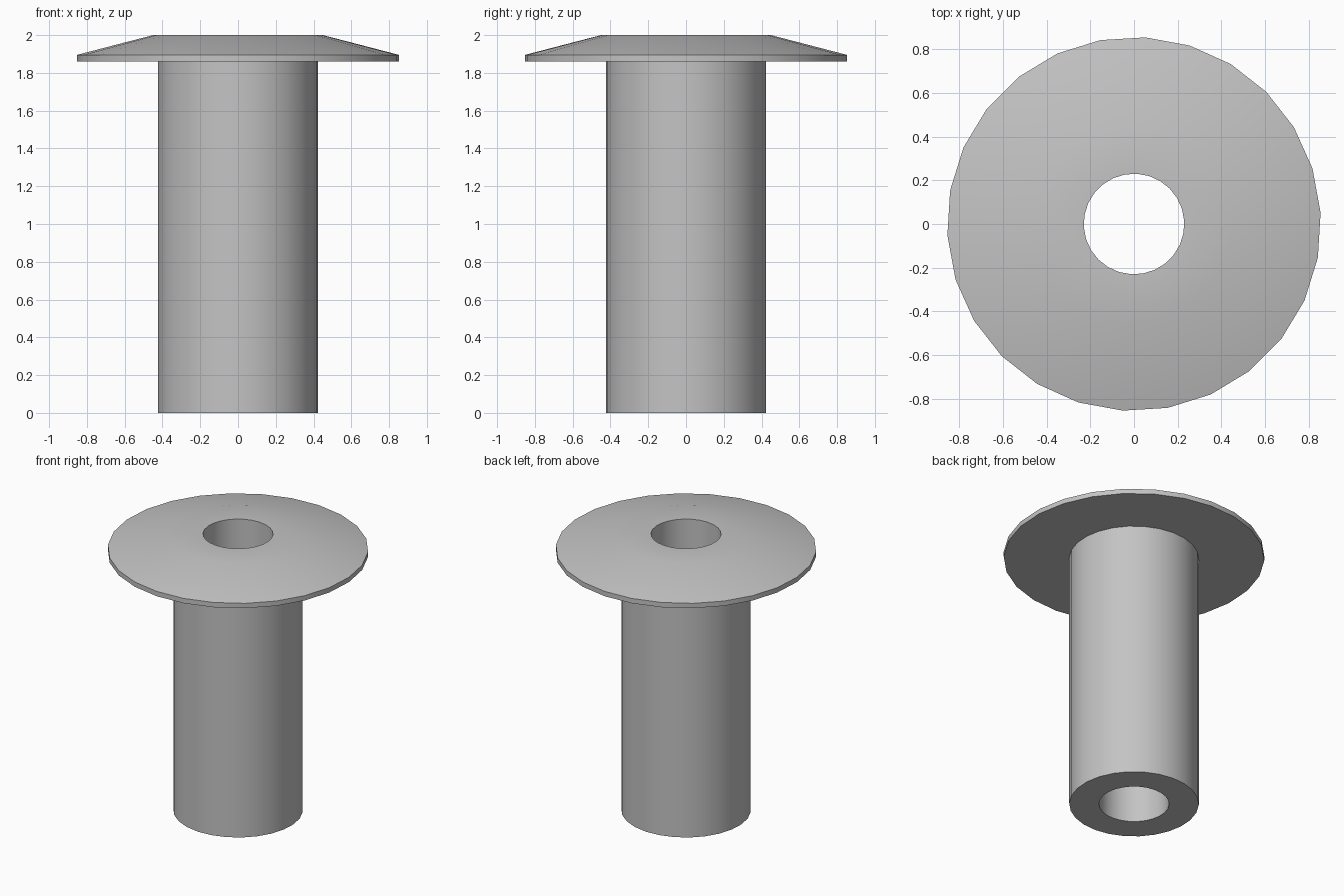
import bpy
import bmesh
from math import cos, sin, pi, radians

cube = bpy.data.objects.get("Cube")
if cube:
    bpy.data.objects.remove(cube, do_unlink=True)

SIDES = 26
START = pi / (2 * SIDES)  # puts a corner on the diagonal


def make_material(name, color):
    mat = bpy.data.materials.new(name)
    mat.use_nodes = True
    mat.diffuse_color = color
    mat.node_tree.nodes["Principled BSDF"].inputs["Base Color"].default_value = color
    return mat


def lathe(name, profile, mat):
    """Revolve a closed (radius, height) outline around the z axis."""
    bm = bmesh.new()
    rings = []
    for i in range(SIDES):
        a = START + 2 * pi * i / SIDES
        rings.append([bm.verts.new((r * cos(a), r * sin(a), z)) for r, z in profile])
    count = len(profile)
    for i in range(SIDES):
        here, after = rings[i], rings[(i + 1) % SIDES]
        for j in range(count):
            k = (j + 1) % count
            bm.faces.new((here[j], after[j], after[k], here[k]))
    bmesh.ops.recalc_face_normals(bm, faces=bm.faces)
    mesh = bpy.data.meshes.new(name)
    bm.to_mesh(mesh)
    bm.free()
    mesh.materials.append(mat)
    obj = bpy.data.objects.new(name, mesh)
    bpy.context.collection.objects.link(obj)
    bpy.ops.object.select_all(action="DESELECT")
    obj.select_set(True)
    bpy.context.view_layer.objects.active = obj
    bpy.ops.object.shade_smooth_by_angle(angle=radians(30))
    return obj


grey = make_material("plain_grey", (0.55, 0.55, 0.55, 1))

# Hollow barrel with a bevelled flange, as one continuous outline
BORE, BARREL, CROWN, FLANGE = 0.23, 0.425, 0.45, 0.855
UNDERSIDE, RIM, TOP = 1.86, 1.895, 2.0
lathe("flanged_sleeve", [
    (BORE, 0), (BARREL, 0), (BARREL, UNDERSIDE), (FLANGE, UNDERSIDE),
    (FLANGE, RIM), (CROWN, TOP), (BORE, TOP),
], grey)
